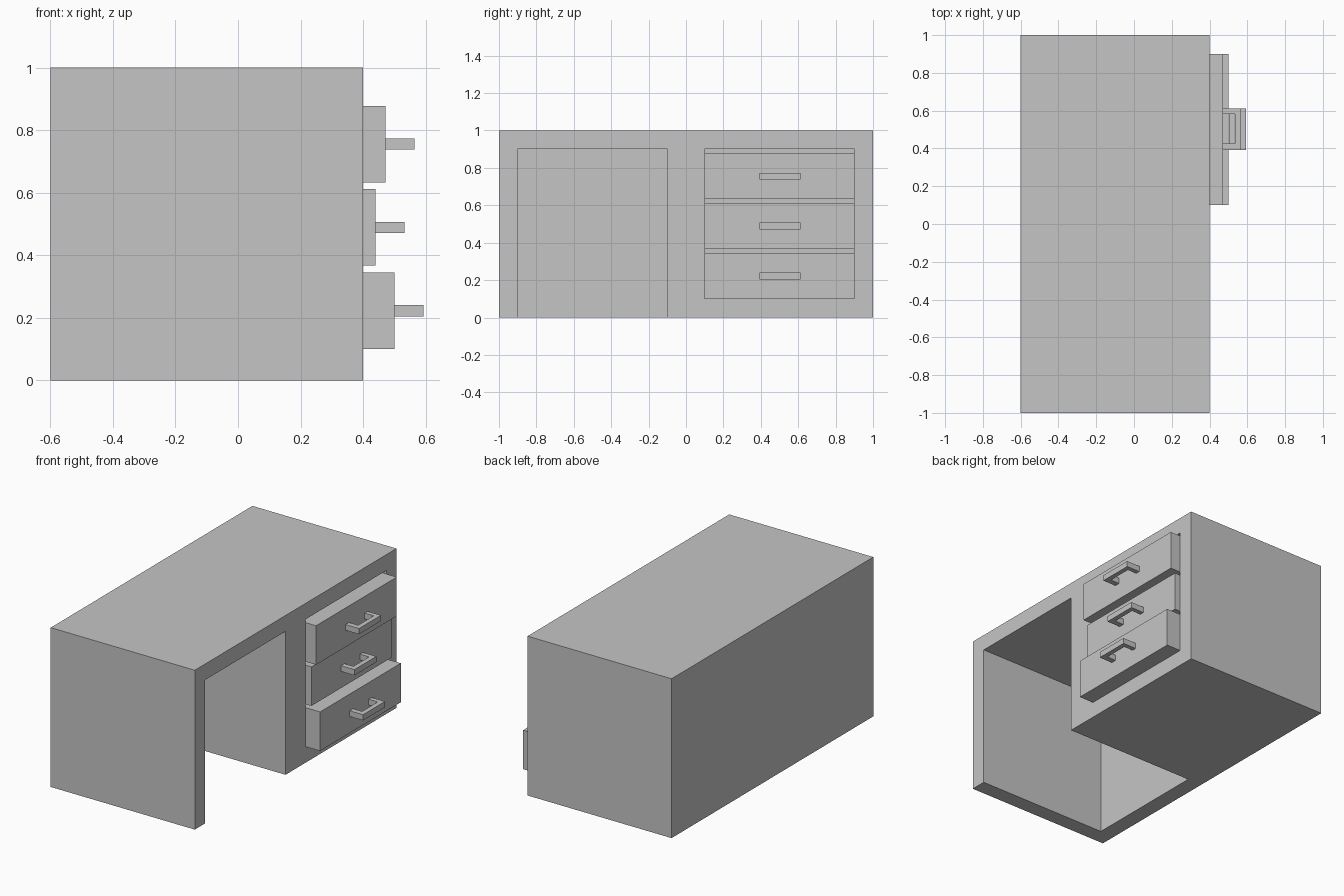
import bpy
import bmesh
from mathutils import Matrix, Vector

cube = bpy.data.objects.get("Cube")
if cube:
    bpy.data.objects.remove(cube, do_unlink=True)

grey = bpy.data.materials.new("light grey")
grey.use_nodes = True
COLOR = (0.56, 0.56, 0.56, 1)
grey.diffuse_color = COLOR
grey.node_tree.nodes["Principled BSDF"].inputs["Base Color"].default_value = COLOR


def box(name, lo, hi):
    """Flat-shaded box between two corners."""
    lo, hi = Vector(lo), Vector(hi)
    bm = bmesh.new()
    bmesh.ops.create_cube(bm, size=1, matrix=Matrix.Translation((lo + hi) / 2)
                          @ Matrix.Diagonal((*(hi - lo), 1)))
    mesh = bpy.data.meshes.new(name)
    bm.to_mesh(mesh)
    bm.free()
    mesh.materials.append(grey)
    obj = bpy.data.objects.new(name, mesh)
    bpy.context.collection.objects.link(obj)
    return obj


def carve(target, name, lo, hi):
    """Cut a box-shaped space out of the target."""
    cutter = box(name, lo, hi)
    cutter.hide_render = True
    cutter.hide_set(True)
    cutter.display_type = 'WIRE'
    mod = target.modifiers.new(name, 'BOOLEAN')
    mod.operation = 'DIFFERENCE'
    mod.solver = 'EXACT'
    mod.object = cutter
    bpy.context.view_layer.update()
    # Bake the cut, then drop the cutter
    baked = bpy.data.meshes.new_from_object(
        target.evaluated_get(bpy.context.evaluated_depsgraph_get()))
    target.modifiers.clear()
    target.data = baked
    bpy.data.objects.remove(cutter, do_unlink=True)


# Desk body with knee space and drawer bay
desk = box("desk_body", (-0.6, -1, 0), (0.4, 1, 1))
carve(desk, "knee_space", (-0.5, -0.9, -0.2), (0.6, -0.1, 0.9))
carve(desk, "drawer_bay", (-0.5, 0.1, 0.1), (0.6, 0.9, 0.9))

# Drawers pulled out by different amounts, each an open tray with a handle
HEIGHT = 0.245
PITCH = 0.8 / 3
for i, (label, front) in enumerate((("bottom", 0.5), ("middle", 0.44), ("top", 0.472))):
    z = 0.1 + i * PITCH
    drawer = box(label + "_drawer", (front - 0.9, 0.1, z), (front, 0.9, z + HEIGHT))
    carve(drawer, "tray_space", (front - 0.85, 0.15, z + 0.05),
          (front - 0.11, 0.85, z + HEIGHT + 0.1))

    # U-shaped pull handle
    mid = z + HEIGHT / 2
    handle = box(label + "_handle", (front, 0.393, mid - 0.018), (front + 0.093, 0.611, mid + 0.018))
    carve(handle, "finger_space", (front - 0.1, 0.427, mid - 0.1),
          (front + 0.063, 0.582, mid + 0.1))
